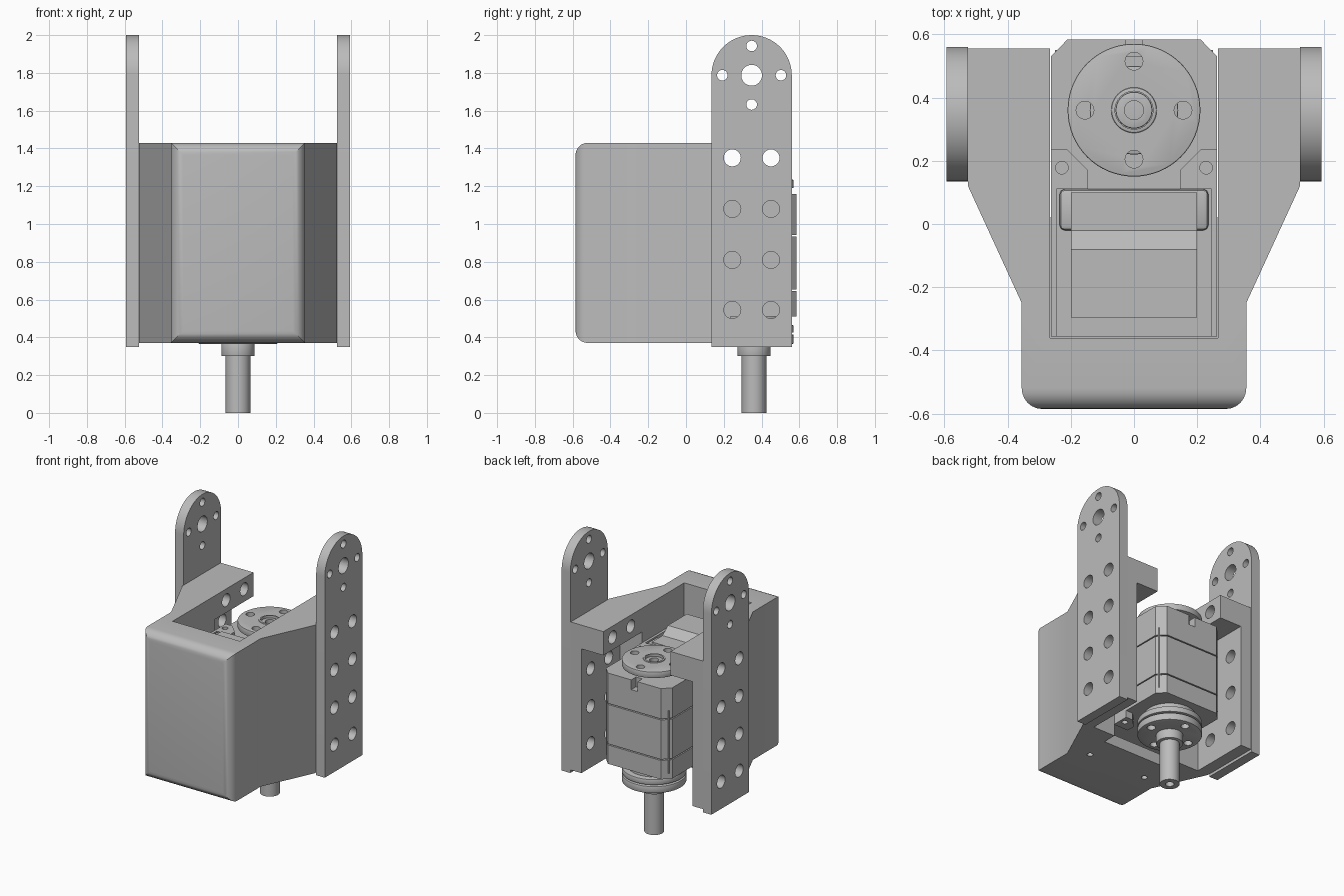
import bpy, bmesh, math
from mathutils import Matrix, Vector

if "Cube" in bpy.data.objects:
    bpy.data.objects.remove(bpy.data.objects["Cube"])

grey = bpy.data.materials.new("plain grey")
grey.use_nodes = True
grey.diffuse_color = (0.5, 0.5, 0.5, 1)
grey.node_tree.nodes["Principled BSDF"].inputs["Base Color"].default_value = (0.5, 0.5, 0.5, 1)

AXIS_Y = 0.36      # servo output axis
PLATE_Y = 0.3475   # centre of the side plates


def finish(bm, name):
    bmesh.ops.recalc_face_normals(bm, faces=bm.faces)
    mesh = bpy.data.meshes.new(name)
    bm.to_mesh(mesh)
    bm.free()
    mesh.materials.append(grey)
    obj = bpy.data.objects.new(name, mesh)
    bpy.context.collection.objects.link(obj)
    return obj


def add_box(bm, x0, x1, y0, y1, z0, z1):
    size = Matrix.Diagonal((x1 - x0, y1 - y0, z1 - z0, 1))
    mid = Matrix.Translation(((x0 + x1) / 2, (y0 + y1) / 2, (z0 + z1) / 2))
    bmesh.ops.create_cube(bm, size=1, matrix=mid @ size)


def add_cyl(bm, centre, r, depth, axis="Z", sides=40):
    turn = Matrix.Rotation(math.pi / 2, 4, "Y") if axis == "X" else Matrix()
    bmesh.ops.create_cone(bm, cap_ends=True, segments=sides, radius1=r, radius2=r,
                          depth=depth, matrix=Matrix.Translation(centre) @ turn)


def add_prism(bm, points, offset):
    face = bm.faces.new([bm.verts.new(p) for p in points])
    out = bmesh.ops.extrude_face_region(bm, geom=[face])
    verts = [v for v in out["geom"] if isinstance(v, bmesh.types.BMVert)]
    bmesh.ops.translate(bm, verts=verts, vec=Vector(offset))


def box(name, *dims, bevel=0):
    bm = bmesh.new()
    add_box(bm, *dims)
    if bevel:
        bmesh.ops.bevel(bm, geom=bm.edges[:], offset=bevel, segments=2, affect="EDGES", profile=0.5)
    return finish(bm, name)


def cut(obj, *cutters):
    # Subtract each cutter, then bake the result into the mesh
    for c in cutters:
        c.hide_render = True
        mod = obj.modifiers.new("cut", "BOOLEAN")
        mod.operation, mod.solver, mod.object = "DIFFERENCE", "EXACT", c
    deps = bpy.context.evaluated_depsgraph_get()
    baked = bpy.data.meshes.new_from_object(obj.evaluated_get(deps))
    obj.modifiers.clear()
    obj.data = baked


helpers = []


def cutter(bm):
    helpers.append(finish(bm, "cutter"))
    return helpers[-1]


# Bolt holes shared by the housing walls and side plates
bm = bmesh.new()
for z in (0.545, 0.81, 1.08, 1.35):
    for y in (0.245, 0.45):
        add_cyl(bm, (0, y, z), 0.045, 1.6, "X", 32)
bolt_holes = cutter(bm)

# Housing: flared outline with a rounded front
half = [(0.355, -0.585), (0.355, -0.25), (0.525, 0.12), (0.525, 0.555)]
outline = half + [(-x, y) for x, y in reversed(half)]
bm = bmesh.new()
add_prism(bm, [(x, y, 0.37) for x, y in outline], (0, 0, 1.06))
front = [e for e in bm.edges if all(v.co.y < -0.58 for v in e.verts)]
bmesh.ops.bevel(bm, geom=front, offset=0.065, segments=6, affect="EDGES", profile=0.5)
housing = finish(bm, "housing")


def box_cutter(*dims):
    bm = bmesh.new()
    add_box(bm, *dims)
    return cutter(bm)


bm = bmesh.new()
for side in (-1, 1):
    add_cyl(bm, (side * 0.23, -0.17, 0.37), 0.02, 0.08, sides=16)
screw_holes = cutter(bm)
cut(housing,
    box_cutter(-0.266, 0.266, -0.36, 0.7, 0.45, 1.6),   # servo bay
    box_cutter(-0.44, 0.44, 0.12, 0.7, 0.2, 1.26),      # clearance below the arms
    box_cutter(-0.266, 0.266, 0.02, 0.7, 0.2, 0.6),     # floor opening
    bolt_holes, screw_holes)

# Side plates with round tops
for side, name in ((1, "left_plate"), (-1, "right_plate")):
    r, top = 0.2125, 1.7875
    pts = [(PLATE_Y - r, 0.35), (PLATE_Y + r, 0.35)]
    pts += [(PLATE_Y + r * math.cos(i * math.pi / 32), top + r * math.sin(i * math.pi / 32))
            for i in range(33)]
    bm = bmesh.new()
    add_prism(bm, [(side * 0.525, y, z) for y, z in pts], (side * 0.068, 0, 0))
    plate = finish(bm, name)
    bm = bmesh.new()
    add_cyl(bm, (0, PLATE_Y, top), 0.055, 1.6, "X")
    for dy, dz in ((0.155, 0), (-0.155, 0), (0, 0.155), (0, -0.155)):
        add_cyl(bm, (0, PLATE_Y + dy, top + dz), 0.028, 1.6, "X", 24)
    cut(plate, cutter(bm), bolt_holes)

# Servo case: three slabs with chamfered corners, parted by thin seams
half = [(0.263, -0.355), (0.263, 0.53), (0.21, 0.584)]
outline = half + [(-x, y) for x, y in reversed(half)]
notch = box_cutter(-0.025, 0.025, 0.53, 0.65, 1.09, 1.3)
for name, z0, z1 in (("servo_bottom", 0.51, 0.645), ("servo_middle", 0.653, 0.935),
                     ("servo_top", 0.943, 1.16)):
    bm = bmesh.new()
    add_prism(bm, [(x, y, z0) for x, y in outline], (0, 0, z1 - z0))
    slab = finish(bm, name)
    if name == "servo_top":
        cut(slab, notch)
box("servo_core", -0.25, 0.25, -0.34, 0.55, 0.55, 1.0)

# Raised motor cover: a ramped top and a wider cross bar
bm = bmesh.new()
ramp = [(-0.295, 1.1), (0.1, 1.1), (0.1, 1.2), (-0.02, 1.2), (-0.08, 1.25), (-0.295, 1.25)]
add_prism(bm, [(-0.2, y, z) for y, z in ramp], (0.4, 0, 0))
finish(bm, "motor_cover")
box("cover_bar", -0.235, 0.235, -0.02, 0.11, 1.1, 1.19, bevel=0.015)

# Mounting ears with screws, above and below the case
for side in (-1, 1):
    for z0, z1, level in ((1.15, 1.185, "upper"), (0.46, 0.515, "lower")):
        ear = [(0.263, 0.235), (0.21, 0.235), (0.145, 0.17), (0.145, 0.11), (0.263, 0.11)]
        bm = bmesh.new()
        add_prism(bm, [(side * x, y, z0) for x, y in ear], (0, 0, z1 - z0))
        ear_obj = finish(bm, level + "_ear")
        bm = bmesh.new()
        add_cyl(bm, (side * 0.228, 0.178, (z0 + z1) / 2), 0.02, 0.2, sides=20)
        cut(ear_obj, cutter(bm))
    # Raised rim along each side of the case
    box("side_rim", *sorted((side * 0.245, side * 0.263)), -0.355, 0.11, 1.15, 1.185)


def disc(name, z0, z1, r, bore=0, ring=False):
    bm = bmesh.new()
    add_cyl(bm, (0, AXIS_Y, (z0 + z1) / 2), r, z1 - z0, sides=64)
    bmesh.ops.bevel(bm, geom=[e for e in bm.edges if abs(e.verts[0].co.z - e.verts[1].co.z) < 1e-5],
                    offset=0.005, segments=2, affect="EDGES", profile=0.5)
    obj = finish(bm, name)
    holes = bmesh.new()
    if bore:
        add_cyl(holes, (0, AXIS_Y, (z0 + z1) / 2), bore, 0.2)
    if ring:
        for i in range(4):
            a = i * math.pi / 2
            add_cyl(holes, (0.155 * math.cos(a), AXIS_Y + 0.155 * math.sin(a), (z0 + z1) / 2),
                    0.028, 0.2, sides=24)
    if bore or ring:
        cut(obj, cutter(holes))
    else:
        holes.free()


# Upper horn
disc("horn_neck", 1.15, 1.2, 0.14)
disc("horn_disc", 1.19, 1.235, 0.21, bore=0.06, ring=True)
disc("horn_boss", 1.19, 1.24, 0.072, bore=0.06)
disc("horn_screw", 1.19, 1.225, 0.058, bore=0.03)

# Lower idler, collar and shaft
disc("idler_neck", 0.4, 0.52, 0.17)
disc("idler_inner_disc", 0.425, 0.465, 0.21)
disc("idler_outer_disc", 0.365, 0.415, 0.21, ring=True)
disc("shaft_collar", 0.3, 0.38, 0.088)
bm = bmesh.new()
add_cyl(bm, (0, AXIS_Y, 0.18), 0.065, 0.36)
shaft = finish(bm, "shaft")
bm = bmesh.new()
add_cyl(bm, (0, AXIS_Y, 0), 0.028, 0.2, sides=24)
cut(shaft, cutter(bm))

for h in helpers:
    bpy.data.objects.remove(h)

# Smooth rounded surfaces, keep corners sharp
for o in bpy.data.objects:
    if o.type == "MESH":
        o.select_set(True)
        bpy.context.view_layer.objects.active = o
bpy.ops.object.shade_smooth_by_angle(angle=math.radians(30))
